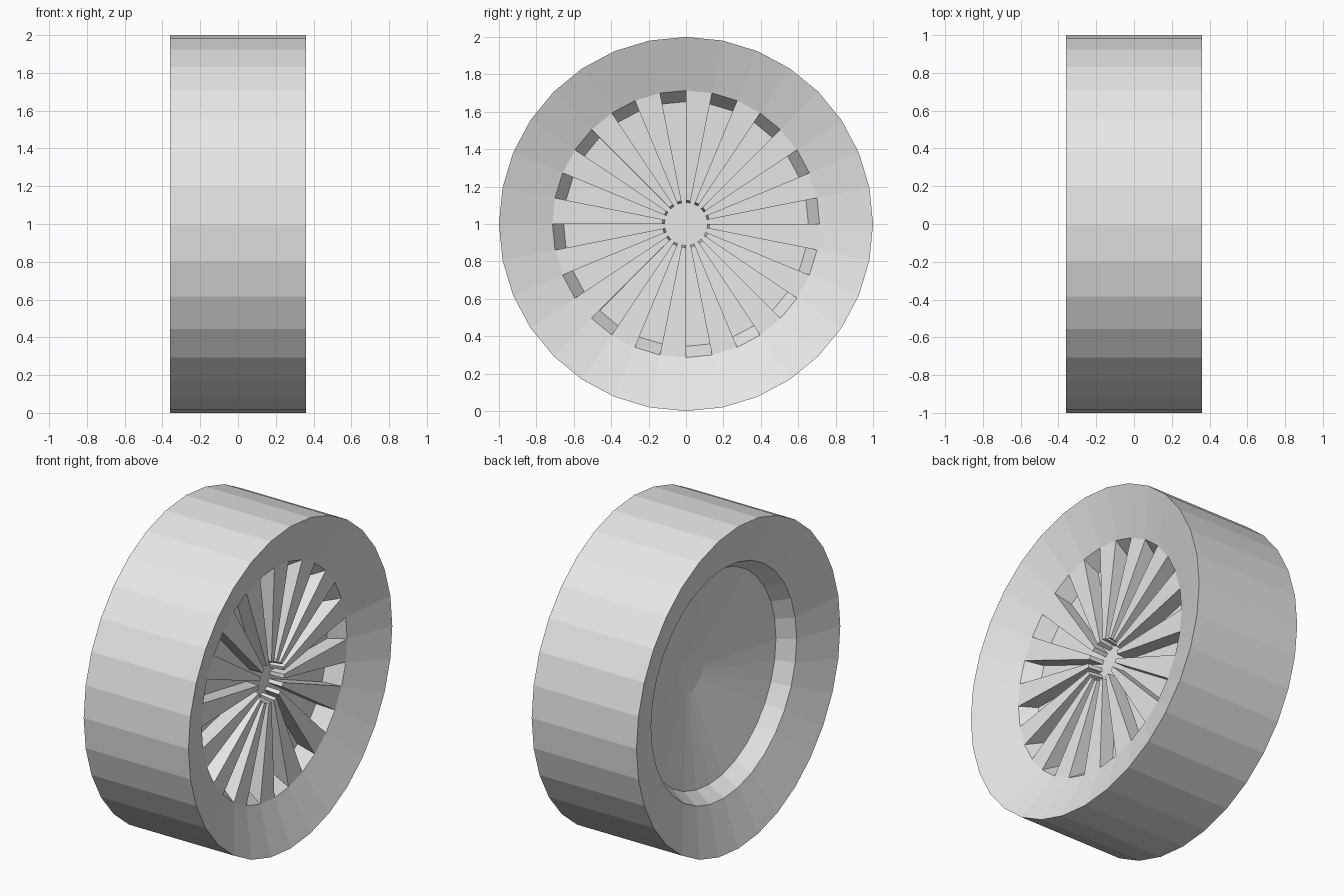
import bpy, bmesh
from math import cos, sin, tau

cube = bpy.data.objects.get("Cube")
if cube:
    bpy.data.objects.remove(cube, do_unlink=True)

SIDES = 32

grey = bpy.data.materials.new("plain_grey")
grey.use_nodes = True
colour = (0.8, 0.8, 0.8, 1)
grey.diffuse_color = colour
for node in grey.node_tree.nodes:
    if node.type == 'BSDF_PRINCIPLED':
        node.inputs["Base Color"].default_value = colour


def at(x, r, i):
    """Point on the wheel: axis along x, sector line i."""
    a = tau * i / SIDES
    return (x, r * cos(a), 1 + r * sin(a))


def finish(bm, name):
    bmesh.ops.recalc_face_normals(bm, faces=bm.faces)
    mesh = bpy.data.meshes.new(name)
    bm.to_mesh(mesh)
    bm.free()
    mesh.materials.append(grey)
    obj = bpy.data.objects.new(name, mesh)
    bpy.context.collection.objects.link(obj)
    return obj


# Dish levels (x, radius) shared by the body and the spokes
hub, floor_edge = (0.14, 0.115), (0.155, 0.654)
tip, rim_edge = (0.23, 0.126), (0.25, 0.714)

# Wheel body: lathed profile from the spoked side round to the plain side
profile = [hub, floor_edge, rim_edge, (0.36, 1), (-0.36, 1),
           (-0.26, 0.714), (-0.16, 0.654), (-0.03, 0.115)]
bm = bmesh.new()
rings = [[bm.verts.new(at(x, r, i)) for i in range(SIDES)] for x, r in profile]
for a, b in zip(rings, rings[1:]):
    for i in range(SIDES):
        j = (i + 1) % SIDES
        bm.faces.new((a[i], a[j], b[j], b[i]))
bm.faces.new(rings[0])
bm.faces.new(rings[-1])
finish(bm, "wheel_body")

# Spokes: raised wedges on every second sector of the dish
bm = bmesh.new()
for i in range(1, SIDES, 2):
    left, right = [[bm.verts.new(at(x, r, k)) for x, r in
                    (hub, tip, rim_edge, floor_edge)] for k in (i, i + 1)]
    bm.faces.new(left)
    bm.faces.new(right[::-1])
    for k in range(4):
        n = (k + 1) % 4
        bm.faces.new((left[n], left[k], right[k], right[n]))
finish(bm, "spokes")
